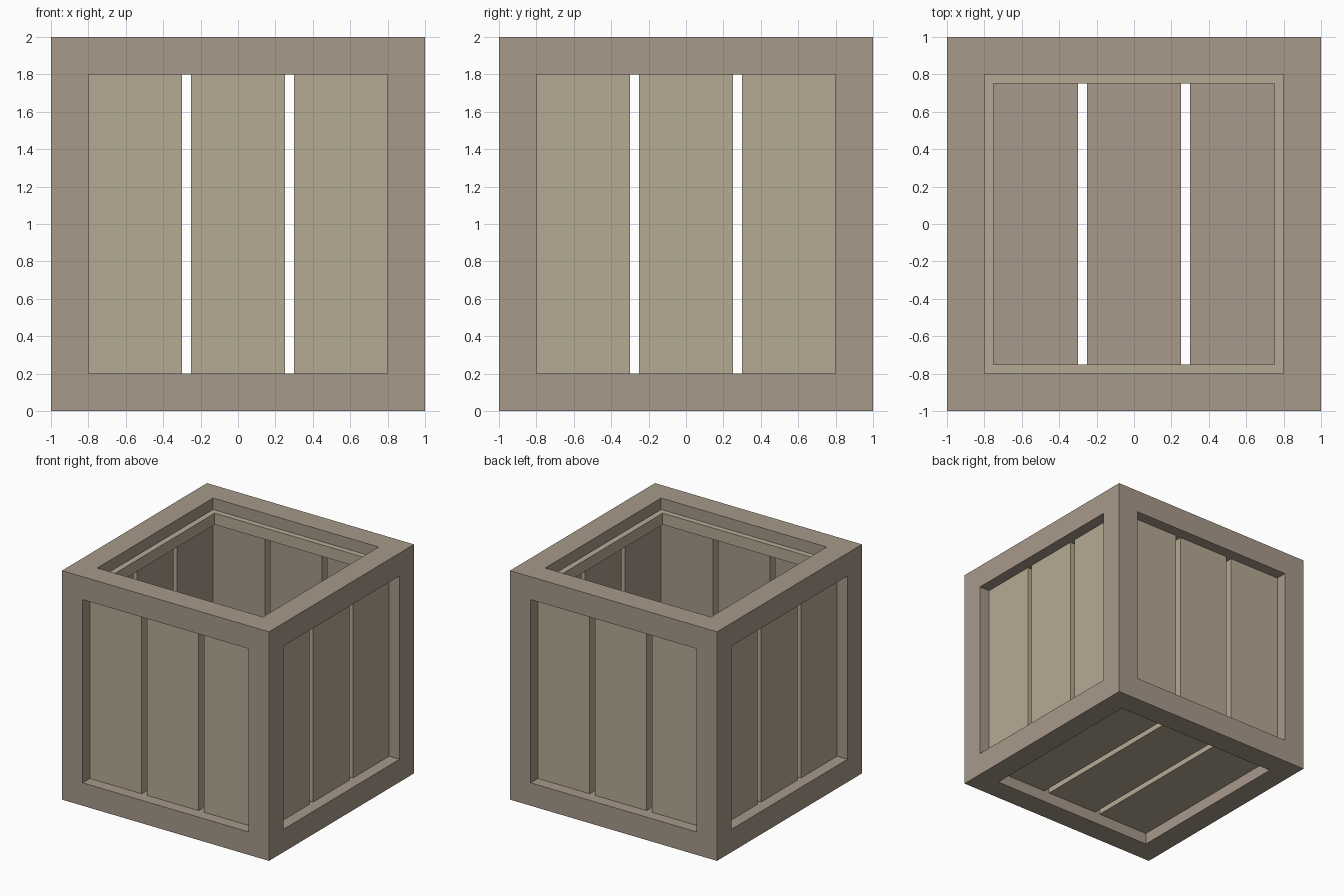
import bpy, bmesh
from itertools import product
from math import pi
from mathutils import Matrix, Vector

if "Cube" in bpy.data.objects:
    bpy.data.objects.remove(bpy.data.objects["Cube"])


def material(name, color):
    m = bpy.data.materials.new(name)
    m.diffuse_color = color
    m.use_nodes = True
    m.node_tree.nodes["Principled BSDF"].inputs["Base Color"].default_value = m.diffuse_color
    return m


FRAME = material("frame_wood", (0.39, 0.32, 0.255, 1))
SLAT = material("slat_wood", (0.47, 0.40, 0.295, 1))
CENTRE = Vector((0, 0, 1))


def finish(bm, name, mats):
    bmesh.ops.remove_doubles(bm, verts=bm.verts, dist=1e-5)
    bmesh.ops.translate(bm, verts=bm.verts, vec=CENTRE)
    mesh = bpy.data.meshes.new(name)
    bm.to_mesh(mesh)
    bm.free()
    for m in mats:
        mesh.materials.append(m)
    obj = bpy.data.objects.new(name, mesh)
    bpy.context.collection.objects.link(obj)
    return obj


def cell_mesh(xs, ys, zs, solid):
    """Watertight skin around the solid cells of a small grid."""
    bm = bmesh.new()
    axes = (xs, ys, zs)
    size = [len(a) - 1 for a in axes]

    def filled(c):
        return all(0 <= c[i] < size[i] for i in range(3)) and solid(c)

    for c in product(*(range(n) for n in size)):
        if not filled(c):
            continue
        for a, s in product(range(3), (0, 1)):
            n = list(c)
            n[a] += 2 * s - 1
            if filled(n):
                continue
            u, v = (a + 1) % 3, (a + 2) % 3
            ring = []
            for du, dv in ((0, 0), (1, 0), (1, 1), (0, 1)):
                p = [0, 0, 0]
                p[a] = axes[a][c[a] + s]
                p[u] = axes[u][c[u] + du]
                p[v] = axes[v][c[v] + dv]
                ring.append(bm.verts.new(p))
            bm.faces.new(ring if s else ring[::-1])
    return bm


# Cube frame: twelve square beams joined at the corners
grid = (-1, -0.8, 0.8, 1)
bm = cell_mesh(grid, grid, grid, lambda c: sum(i != 1 for i in c) >= 2)
finish(bm, "crate_frame", [FRAME])

# Slats: three per side plus the floor, inner faces in frame colour
sides = {
    "front": Matrix(),
    "right": Matrix.Rotation(pi / 2, 4, "Z"),
    "back": Matrix.Rotation(pi, 4, "Z"),
    "left": Matrix.Rotation(-pi / 2, 4, "Z"),
    "floor": Matrix.Rotation(pi / 2, 4, "X"),
}
for side, rot in sides.items():
    for i, (x0, x1) in enumerate(((-0.8, -0.3), (-0.25, 0.25), (0.3, 0.8))):
        bm = cell_mesh((x0, x1), (-0.9, -0.8), (-0.8, 0.8), lambda c: True)
        bm.normal_update()
        for f in bm.faces:
            f.material_index = 1 if f.normal.y > 0.5 else 0
        bmesh.ops.transform(bm, matrix=rot, verts=bm.verts)
        finish(bm, f"{side}_slat_{i + 1}", [SLAT, FRAME])

# Thin rim lining the open top
rim = (-0.8, -0.75, 0.75, 0.8)
bm = cell_mesh(rim, rim, (0.8, 0.9), lambda c: c[0] != 1 or c[1] != 1)
bm.normal_update()
for f in bm.faces:
    f.material_index = 1 if f.normal.z < -0.5 else 0
finish(bm, "top_rim", [SLAT, FRAME])
